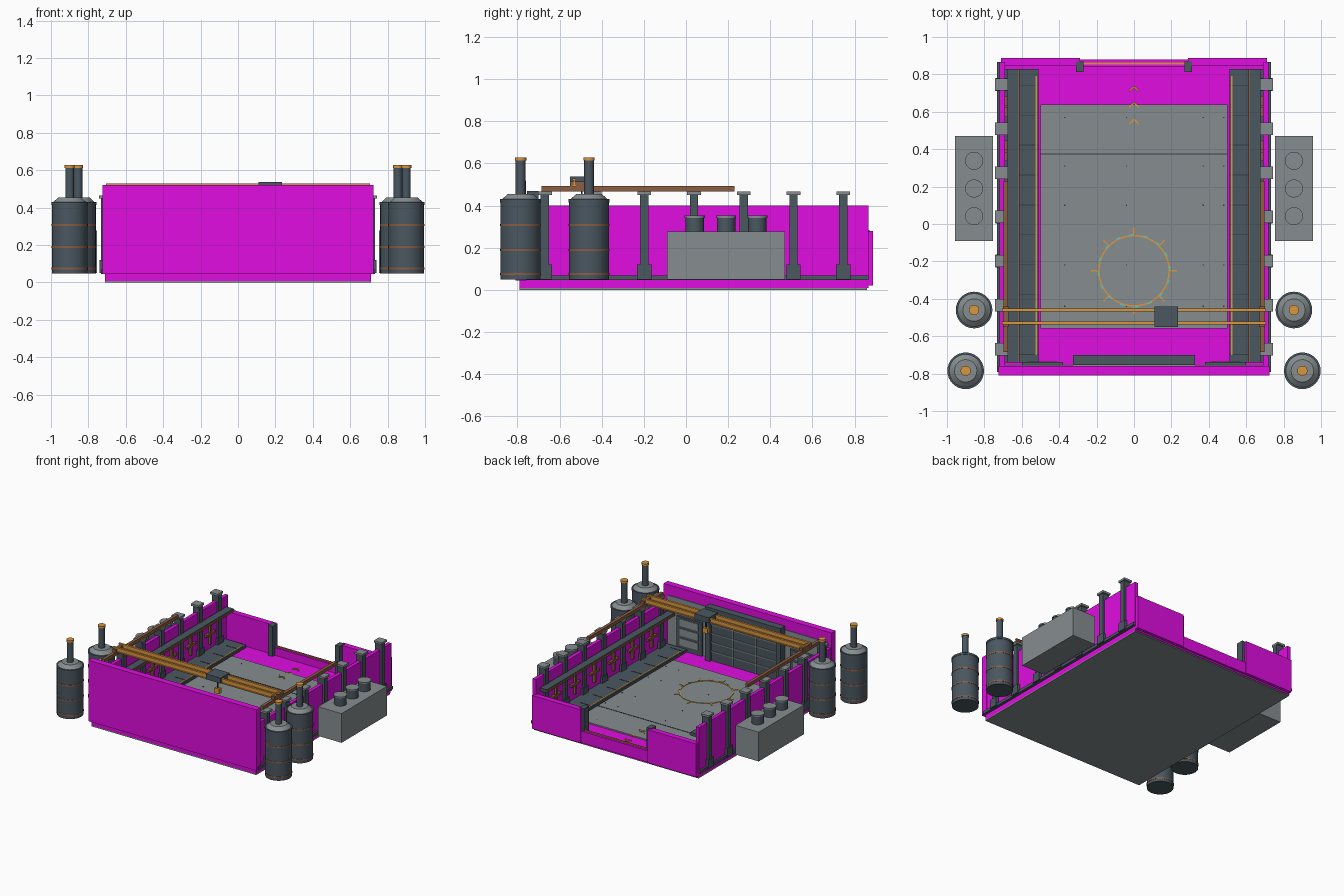
import bpy, bmesh, math
from mathutils import Matrix, Vector

if "Cube" in bpy.data.objects:
    bpy.data.objects.remove(bpy.data.objects["Cube"])


def mat(name, rgb):
    m = bpy.data.materials.new(name)
    m.diffuse_color = (*rgb, 1)
    m.use_nodes = True
    m.node_tree.nodes["Principled BSDF"].inputs["Base Color"].default_value = m.diffuse_color
    return m


MAGENTA = mat("magenta", (0.75, 0.004, 0.75))
GREY = mat("grey", (0.24, 0.27, 0.28))
SLATE = mat("slate", (0.068, 0.095, 0.118))
DARK = mat("dark_seam", (0.035, 0.045, 0.055))
ORANGE = mat("orange", (0.70, 0.31, 0.05))
RUST = mat("rust_brown", (0.26, 0.11, 0.055))
CYAN = mat("cyan", (0.08, 0.6, 0.6))


def finish(bm, name, material, smooth=False):
    me = bpy.data.meshes.new(name)
    bm.to_mesh(me)
    bm.free()
    me.materials.append(material)
    ob = bpy.data.objects.new(name, me)
    bpy.context.collection.objects.link(ob)
    if smooth:
        bpy.context.view_layer.objects.active = ob
        ob.select_set(True)
        bpy.ops.object.shade_smooth_by_angle(angle=math.radians(35))
        ob.select_set(False)
    return ob


def boxes(name, material, spans):
    """One object from (x0, x1, y0, y1, z0, z1) spans."""
    bm = bmesh.new()
    for x0, x1, y0, y1, z0, z1 in spans:
        m = Matrix.Translation(((x0 + x1) / 2, (y0 + y1) / 2, (z0 + z1) / 2))
        m = m @ Matrix.Diagonal((x1 - x0, y1 - y0, z1 - z0, 1))
        bmesh.ops.create_cube(bm, size=1, matrix=m)
    return finish(bm, name, material)


def mirrored(spans):
    return spans + [(-b, -a, *rest) for a, b, *rest in spans]


def lathe(name, material, centre, profile, n=32):
    """Closed turned part from (radius, height) points."""
    bm = bmesh.new()
    rings = []
    for r, z in profile:
        rings.append([bm.verts.new((centre[0] + r * math.cos(2 * math.pi * i / n),
                                    centre[1] + r * math.sin(2 * math.pi * i / n), z))
                      for i in range(n)])
    for a, b in zip(rings, rings[1:]):
        for i in range(n):
            j = (i + 1) % n
            bm.faces.new((a[i], a[j], b[j], b[i]))
    bm.faces.new(rings[0][::-1])
    bm.faces.new(rings[-1])
    return finish(bm, name, material, True)


def strips(name, material, segs, width, z, thick=0.004):
    """Flat painted strokes from (x0, y0, x1, y1) segments."""
    bm = bmesh.new()
    for x0, y0, x1, y1 in segs:
        d = Vector((x1 - x0, y1 - y0, 0))
        m = Matrix.Translation(((x0 + x1) / 2, (y0 + y1) / 2, z))
        m = m @ Matrix.Rotation(math.atan2(d.y, d.x), 4, 'Z')
        m = m @ Matrix.Diagonal((d.length, width, thick, 1))
        bmesh.ops.create_cube(bm, size=1, matrix=m)
    return finish(bm, name, material)


# Base slab and underside
boxes("underside_plate", GREY, [(-0.71, 0.71, -0.79, 0.86, 0, 0.008)])
boxes("base_slab", MAGENTA, [(-0.71, 0.71, -0.79, 0.865, 0.008, 0.05)])

# Floor plate with seams and rivets
boxes("floor_plate", GREY, [(-0.5, 0.5, -0.56, 0.64, 0.05, 0.06)])
boxes("floor_joint", DARK, [(-0.5, 0.5, 0.372, 0.378, 0.06, 0.062)])
boxes("floor_rivets", DARK, [(x - 0.003, x + 0.003, y - 0.003, y + 0.003, 0.06, 0.063)
                             for x in (-0.37, -0.04, 0.37, 0.48)
                             for y in (-0.44, -0.22, 0.1, 0.31, 0.57)])

# Side walkways with orange edge lines
boxes("walkways", SLATE, mirrored([(0.51, 0.70, -0.74, 0.83, 0.05, 0.07)]))
boxes("walkway_lines", ORANGE, mirrored([(0.518, 0.526, -0.70, 0.79, 0.07, 0.074)]))
boxes("walkway_seams", DARK, mirrored([(0.51, 0.62, -0.7 + 0.16 * i, -0.696 + 0.16 * i, 0.07, 0.072)
                                       for i in range(10)]))

# Walls
boxes("side_walls", MAGENTA, mirrored([(0.69, 0.718, -0.77, 0.865, 0.05, 0.40)]))
boxes("front_wall", MAGENTA, [(-0.725, 0.725, -0.81, -0.76, 0.045, 0.52)])
boxes("back_wall", MAGENTA, mirrored([(0.29, 0.71, 0.845, 0.888, 0.02, 0.28)])
      + [(-0.29, 0.29, 0.84, 0.88, 0.02, 0.11)])
boxes("back_gate_posts", SLATE, mirrored([(0.27, 0.31, 0.812, 0.87, 0.05, 0.285)]))
boxes("back_gate_strip", ORANGE, [(-0.27, 0.27, 0.853, 0.863, 0.11, 0.116)])
boxes("wall_foot_rails", SLATE, mirrored([(0.70, 0.732, -0.79, 0.865, 0.046, 0.068)]))

# Wall posts with caps and feet
ys = [-0.67 + 0.236 * i for i in range(7)]
boxes("wall_posts", SLATE, mirrored([(0.675, 0.733, y - 0.02, y + 0.02, 0.06, 0.45) for y in ys]))
boxes("post_feet", SLATE, mirrored([(0.672, 0.74, y - 0.034, y + 0.034, 0.05, 0.12) for y in ys]))
boxes("post_caps", GREY, mirrored([(0.674, 0.742, y - 0.033, y + 0.033, 0.45, 0.466) for y in ys]))

# Inner wall rails and pipe crosses between posts
boxes("inner_rails", SLATE, mirrored([(0.62, 0.68, -0.74, 0.83, 0.30, 0.325)]))
boxes("inner_rail_trim", RUST, mirrored([(0.613, 0.62, -0.74, 0.83, 0.305, 0.32)]))
boxes("pipe_crosses", RUST, mirrored([s for a, b in zip(ys, ys[1:]) for s in (
    (0.672, 0.69, (a + b) / 2 - 0.009, (a + b) / 2 + 0.009, 0.11, 0.26),
    (0.672, 0.69, (a + b) / 2 - 0.055, (a + b) / 2 + 0.055, 0.18, 0.198))]))

# Front wall lining, big shutter and side hatches
boxes("front_lining", GREY, [(-0.69, 0.69, -0.76, -0.755, 0.05, 0.44)])
boxes("shutter", SLATE, [(-0.32, 0.32, -0.755, -0.72, 0.05, 0.42)])
boxes("shutter_frame", SLATE, [(-0.325, 0.325, -0.755, -0.70, 0.42, 0.47)]
      + mirrored([(0.285, 0.325, -0.755, -0.70, 0.05, 0.42)]))
boxes("shutter_seams", GREY, [(-0.285, 0.285, -0.72, -0.715, z, z + 0.008)
                              for z in (0.12, 0.19, 0.26, 0.33, 0.40)]
      + [(x - 0.004, x + 0.004, -0.72, -0.715, 0.05, 0.42) for x in (-0.1, 0.1)])
boxes("side_hatches", SLATE, mirrored([(0.38, 0.60, -0.755, -0.738, 0.05, 0.31)]))
boxes("hatch_panels", GREY, mirrored([(0.41, 0.57, -0.738, -0.734, z, z + 0.055)
                                      for z in (0.09, 0.165, 0.24)]))

# Overhead crane: runways, twin beams, trolley and hook
boxes("crane_runways", RUST, mirrored([(0.673, 0.697, -0.685, 0.23, 0.466, 0.492)]))
beams = []
for y in (-0.53, -0.46):
    beams += [(-0.705, 0.705, y - 0.008, y + 0.008, 0.518, 0.528),
              (-0.705, 0.705, y - 0.003, y + 0.003, 0.498, 0.52),
              (-0.705, 0.705, y - 0.008, y + 0.008, 0.490, 0.498)]
boxes("crane_beams", ORANGE, beams)
boxes("crane_ends", RUST, mirrored([(0.67, 0.70, -0.55, -0.44, 0.492, 0.515)]))
boxes("trolley", SLATE, [(0.11, 0.235, -0.55, -0.44, 0.495, 0.537)])
boxes("hook_cable", DARK, [(0.168, 0.176, -0.499, -0.491, 0.42, 0.5)])
boxes("hook_block", ORANGE, [(0.152, 0.192, -0.51, -0.48, 0.385, 0.425)])

# Floor markings: landing ring, ticks, arrows
C, R = (0, -0.25), 0.19


def arc(i, n, r0, r1=None):
    a, b = 2 * math.pi * i / n, 2 * math.pi * (i + 1) / n
    return (C[0] + r0 * math.cos(a), C[1] + r0 * math.sin(a),
            C[0] + r0 * math.cos(b), C[1] + r0 * math.sin(b))


strips("floor_ring", ORANGE, [arc(i, 48, R - 0.002) for i in range(48)], 0.008, 0.062)
strips("floor_ring_dashes", CYAN, [arc(i, 48, R + 0.003) for i in range(0, 48, 3)], 0.007, 0.063)
strips("floor_ticks", ORANGE,
       [(C[0] + 0.195 * math.cos(a), C[1] + 0.195 * math.sin(a),
         C[0] + 0.23 * math.cos(a), C[1] + 0.23 * math.sin(a))
        for a in [k * math.pi / 4 for k in range(8)]], 0.009, 0.062)
for i, y in enumerate((0.56, 0.65, 0.735)):
    z = 0.062 if y < 0.62 else 0.058
    strips(f"floor_arrow_{i}", ORANGE, [(-0.025, y - 0.025, 0, y), (0, y, 0.025, y - 0.025)],
           0.009, z, 0.008)

for s, side in ((1, "right"), (-1, "left")):
    # Generator with three vents
    x0, x1 = sorted((s * 0.755, s * 0.957))
    boxes(f"generator_{side}", GREY, [(x0, x1, -0.09, 0.47, 0.05, 0.278)])
    for i, y in enumerate((0.042, 0.19, 0.338)):
        c = (s * 0.855, y)
        lathe(f"vent_{side}_{i}", SLATE, c, [(0.044, 0.27), (0.044, 0.342)])
        lathe(f"vent_cap_{side}_{i}", GREY, c, [(0.048, 0.342), (0.048, 0.352)])
    # Tanks with shoulder, bands and chimney
    for i, c in enumerate(((s * 0.855, -0.46), (s * 0.9, -0.785))):
        tag = f"{side}_{i}"
        lathe(f"tank_{tag}", SLATE, c, [(0.095, 0.048), (0.095, 0.428)])
        lathe(f"tank_rim_{tag}", SLATE, c, [(0.098, 0.415), (0.098, 0.43)])
        lathe(f"tank_shoulder_{tag}", GREY, c, [(0.088, 0.43), (0.06, 0.455)])
        for k, z in enumerate((0.075, 0.19, 0.308)):
            lathe(f"tank_band_{tag}_{k}", RUST, c, [(0.097, z - 0.005), (0.097, z + 0.005)])
        lathe(f"chimney_{tag}", SLATE, c, [(0.023, 0.45), (0.023, 0.615)])
        lathe(f"chimney_cap_{tag}", ORANGE, c, [(0.027, 0.613), (0.027, 0.628)])
